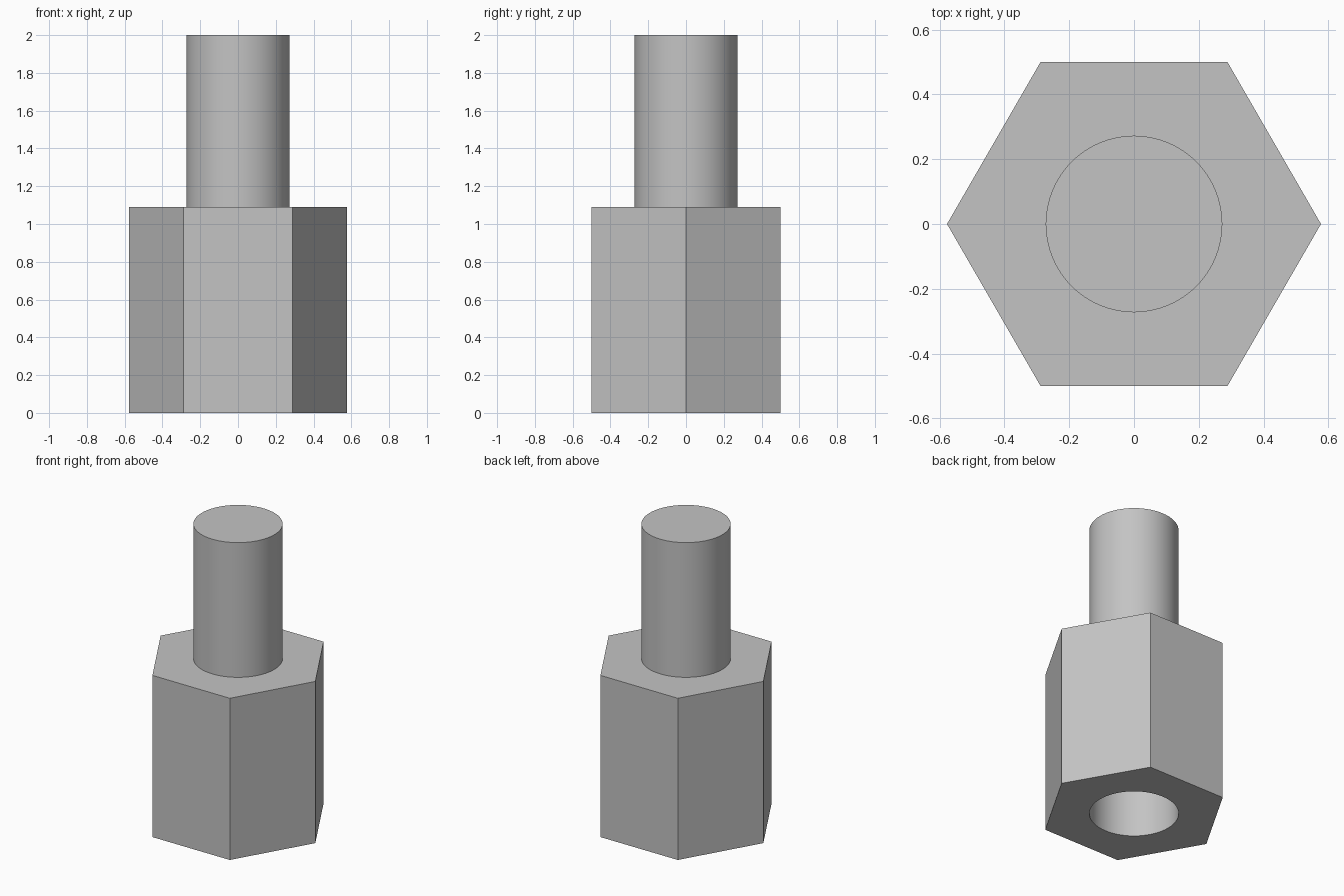
import bpy, bmesh, math

cube = bpy.data.objects.get("Cube")
if cube:
    bpy.data.objects.remove(cube, do_unlink=True)

HEX_RADIUS = 1 / math.sqrt(3)
BORE_RADIUS = 0.2727
SHOULDER = 1.091
TOP = 2.0
BORE_DEPTH = 0.91
SIDES = 64

steel = bpy.data.materials.new("grey_steel")
steel.use_nodes = True
colour = (0.55, 0.55, 0.55, 1)
steel.diffuse_color = colour
steel.node_tree.nodes["Principled BSDF"].inputs["Base Color"].default_value = colour

bm = bmesh.new()


def ring(radius, z, sides):
    verts = [bm.verts.new((radius * math.cos(math.tau * i / sides),
                           radius * math.sin(math.tau * i / sides), z))
             for i in range(sides)]
    for a, b in zip(verts, verts[1:] + verts[:1]):
        bm.edges.new((a, b))
    return verts


def wall(low, high):
    for i in range(len(low)):
        bm.faces.new((low[i - 1], low[i], high[i], high[i - 1]))


def annulus(outer, inner):
    loops = [bm.edges.get((r[i - 1], r[i])) for r in (outer, inner) for i in range(len(r))]
    bmesh.ops.triangle_fill(bm, edges=loops, use_beauty=True)


# Hexagonal body
hex_low = ring(HEX_RADIUS, 0, 6)
hex_high = ring(HEX_RADIUS, SHOULDER, 6)
wall(hex_low, hex_high)

# Round stud on the shoulder
stud_low = ring(BORE_RADIUS, SHOULDER, SIDES)
stud_high = ring(BORE_RADIUS, TOP, SIDES)
wall(stud_low, stud_high)
bm.faces.new(stud_high)
annulus(hex_high, stud_low)

# Blind bore in the underside
bore_low = ring(BORE_RADIUS, 0, SIDES)
bore_high = ring(BORE_RADIUS, BORE_DEPTH, SIDES)
wall(bore_low, bore_high)
bm.faces.new(bore_high)
annulus(hex_low, bore_low)

bmesh.ops.recalc_face_normals(bm, faces=bm.faces[:])
mesh = bpy.data.meshes.new("hex_standoff")
bm.to_mesh(mesh)
bm.free()
mesh.materials.append(steel)

standoff = bpy.data.objects.new("hex_standoff", mesh)
bpy.context.collection.objects.link(standoff)
bpy.ops.object.select_all(action="DESELECT")
standoff.select_set(True)
bpy.context.view_layer.objects.active = standoff
bpy.ops.object.shade_smooth_by_angle(angle=math.radians(30))
